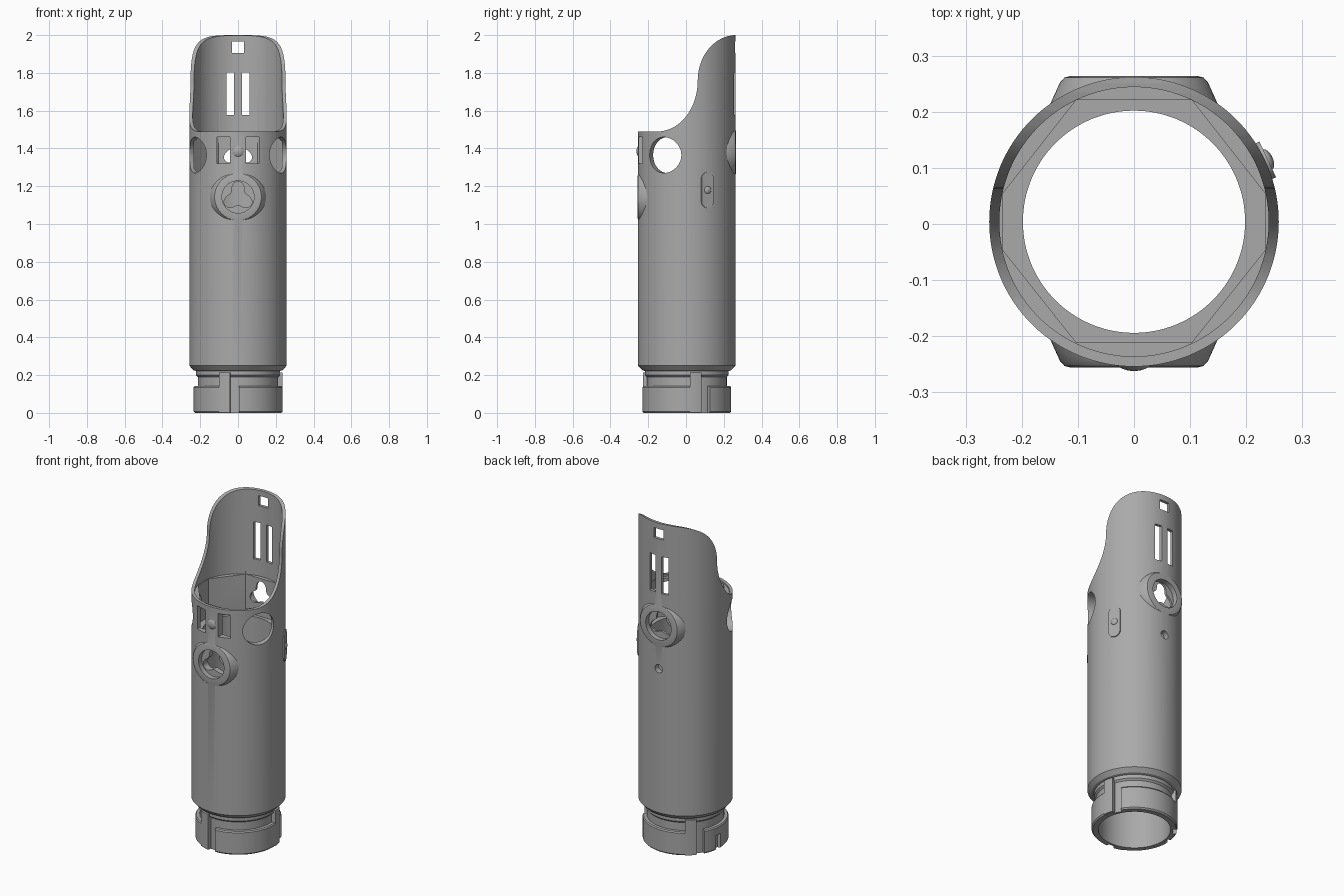
import bpy, bmesh, math
from math import sin, cos, pi, radians
from mathutils import Matrix, Vector

cube = bpy.data.objects.get("Cube")
if cube:
    bpy.data.objects.remove(cube, do_unlink=True)

grey = bpy.data.materials.new("satin_grey")
grey.use_nodes = True
grey.diffuse_color = (0.4, 0.4, 0.4, 1)
grey.node_tree.nodes["Principled BSDF"].inputs["Base Color"].default_value = (0.4, 0.4, 0.4, 1)

SHIFT = 0.004  # tube axis sits slightly behind the origin


def make(name, bm):
    bmesh.ops.recalc_face_normals(bm, faces=bm.faces)
    mesh = bpy.data.meshes.new(name)
    bm.to_mesh(mesh)
    bm.free()
    mesh.materials.append(grey)
    obj = bpy.data.objects.new(name, mesh)
    bpy.context.collection.objects.link(obj)
    return obj


def lathe(name, profile, segments=128):
    """Closed solid from (radius, z) points, capped at both ends."""
    bm = bmesh.new()
    rings = [[bm.verts.new((r * cos(2 * pi * i / segments), r * sin(2 * pi * i / segments), z))
              for i in range(segments)] for r, z in profile]
    for a, b in zip(rings, rings[1:]):
        for i in range(segments):
            j = (i + 1) % segments
            bm.faces.new((a[i], a[j], b[j], b[i]))
    bm.faces.new(rings[0])
    bm.faces.new(rings[-1])
    return make(name, bm)


def prism(name, outline, low, high, matrix=Matrix()):
    """Extrude a 2D outline along local z."""
    bm = bmesh.new()
    a = [bm.verts.new((x, y, low)) for x, y in outline]
    b = [bm.verts.new((x, y, high)) for x, y in outline]
    bm.faces.new(a)
    bm.faces.new(b)
    for i in range(len(a)):
        j = (i + 1) % len(a)
        bm.faces.new((a[i], a[j], b[j], b[i]))
    bm.transform(matrix)
    return make(name, bm)


def facing(angle, z):
    """Frame whose local z points outward at an azimuth and local y points up."""
    out = Vector((cos(angle), sin(angle), 0))
    side = Vector((-sin(angle), cos(angle), 0))
    m = Matrix((side, Vector((0, 0, 1)), out)).transposed().to_4x4()
    return Matrix.Translation((0, 0, z)) @ m


def circle(r, n=48):
    return [(r * cos(2 * pi * i / n), r * sin(2 * pi * i / n)) for i in range(n)]


def rect(x0, x1, y0, y1):
    return [(x0, y0), (x1, y0), (x1, y1), (x0, y1)]


def sector(a0, a1, r0, r1, n=8):
    arc = [radians(a0 + (a1 - a0) * i / n) for i in range(n + 1)]
    return ([(r1 * cos(a), r1 * sin(a)) for a in arc]
            + [(r0 * cos(a), r0 * sin(a)) for a in reversed(arc)])


def combine(target, tool, operation):
    mod = target.modifiers.new("join", 'BOOLEAN')
    mod.operation, mod.solver, mod.object = operation, 'EXACT', tool
    bpy.context.view_layer.objects.active = target
    bpy.ops.object.modifier_apply(modifier=mod.name)
    bpy.data.objects.remove(tool, do_unlink=True)


def cut(tool):
    combine(body, tool, 'DIFFERENCE')


def add(tool):
    combine(body, tool, 'UNION')


FRONT, BACK = -pi / 2, pi / 2

# Outer tube with stepped coupling at the foot
body = lathe("tube_body", [(0.228, 0), (0.235, 0.008), (0.235, 0.135), (0.23, 0.142),
                           (0.212, 0.142), (0.212, 0.19), (0.222, 0.2), (0.222, 0.222),
                           (0.236, 0.226), (0.258, 0.25), (0.258, 2.0)])

# Flat-faced bosses around the front and back ports
ports = [(FRONT, 1.143), (BACK, 1.38)]
for angle, z in ports:
    boss = lathe("boss", [(0.155, 0.195), (0.147, 0.215), (0.132, 0.248),
                          (0.124, 0.257), (0.112, 0.26)], 64)
    boss.data.transform(facing(angle, z))
    add(boss)

# Three bayonet stops, each beside an entry slot
for k in range(3):
    start = -115.5 + 120 * k
    add(prism("stop", sector(start, start + 15, 0.205, 0.235), 0.002, 0.215))
    cut(prism("slot", sector(start + 15, start + 27, 0.212, 0.3), -0.1, 0.175))
cut(prism("notch", sector(170, 180, 0.212, 0.3), -0.1, 0.09))

# Hollow interior: round bore, faceted pocket, thin upper sleeve
cut(lathe("bore", [(0.198, -0.1), (0.198, 1.3)]))
half = [(0.103, 0.217), (0.234, 0.05), (0.234, -0.05), (0.103, -0.215)]
cut(prism("pocket", half + [(-x, y) for x, y in reversed(half)], 1.25, 1.5))
cut(lathe("sleeve", [(0.24, 1.48), (0.24, 2.2)]))

# Sweeping scooped opening at the top
steps = [i / 20 * pi / 2 for i in range(21)]
curve = [(-0.155 + 0.213 * sin(t), 1.76 - 0.27 * cos(t)) for t in steps]
curve += [(0.262 - 0.204 * cos(t), 1.76 + 0.24 * sin(t)) for t in steps[1:]]
outline = [(-0.4, 1.49)] + curve + [(0.4, 2.0), (0.4, 2.3), (-0.4, 2.3)]
cut(prism("scoop", outline, -0.5, 0.5,
          Matrix(((0, 0, 1, 0), (1, 0, 0, 0), (0, 1, 0, 0), (0, 0, 0, 1)))))

# Ports: round recess with a three-lobed opening behind
lobes = []
for i in range(48):
    t = 2 * pi * i / 48
    r = 0.062 + 0.02 * cos(3 * (t - pi / 2))
    lobes.append((r * cos(t), r * sin(t)))
for angle, z in ports:
    cut(prism("recess", circle(0.085), 0.23, 0.4, facing(angle, z)))
    cut(prism("opening", lobes, 0.1, 0.4, facing(angle, z)))

# Round side windows
for angle in (radians(-28), radians(208)):
    cut(prism("window", circle(0.095), 0.12, 0.4, facing(angle, 1.365)))

# Front windows, back vents, square eyelet and small blind hole
for s in (-1, 1):
    cut(prism("front_window", rect(s * 0.043, s * 0.11, -0.07, 0.07), 0.15, 0.4,
              facing(FRONT, 1.39)))
    cut(prism("vent", rect(s * 0.02, s * 0.062, -0.112, 0.112), 0.15, 0.4,
              facing(BACK, 1.69)))
cut(prism("eyelet", rect(-0.032, 0.032, -0.03, 0.03), 0.15, 0.4, facing(BACK, 1.935)))
cut(prism("blind_hole", circle(0.025, 24), 0.225, 0.4, facing(BACK, 1.12)))

# Capsule switch plate with its button
angle = radians(25)
capsule = []
for i in range(25):
    t = pi * i / 24
    capsule.append((0.035 * cos(t), 0.06 + 0.035 * sin(t)))
capsule += [(-x, -y) for x, y in capsule]
plate = prism("switch_plate", capsule, 0.24, 0.263, facing(angle, 1.18))


def dome(name, r, height, base, frame):
    bm = bmesh.new()
    bmesh.ops.create_uvsphere(bm, u_segments=32, v_segments=16, radius=1)
    bm.transform(frame @ Matrix.Translation((0, 0, base)) @ Matrix.Diagonal((r, r, height, 1)))
    return make(name, bm)


switch = dome("switch_button", 0.02, 0.01, 0.262, facing(angle, 1.18))
stud = dome("front_stud", 0.036, 0.022, 0.244, facing(FRONT, 1.385))

# Final placement and shading
bpy.ops.object.select_all(action='DESELECT')
for obj in (body, plate, switch, stud):
    obj.data.transform(Matrix.Translation((0, SHIFT, 0)))
    obj.select_set(True)
bpy.context.view_layer.objects.active = body
bpy.ops.object.shade_smooth_by_angle(angle=radians(30))
